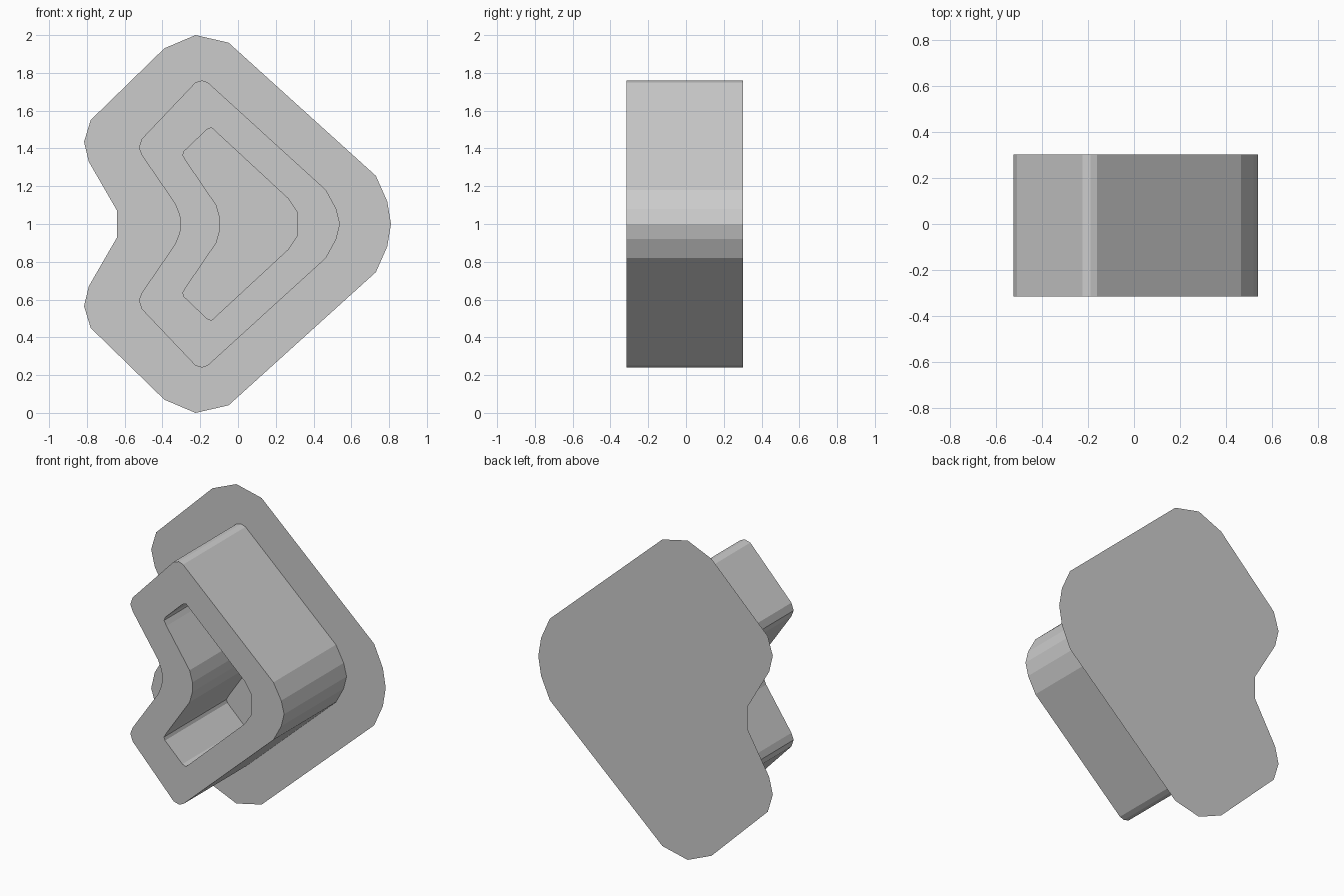
import bpy, bmesh

if "Cube" in bpy.data.objects:
    bpy.data.objects.remove(bpy.data.objects["Cube"])

# Half profiles (x, height above the mid line), from the right tip to the left notch
PLATE = [(.81, 0), (.79, .12), (.73, .255), (-.05, .96), (-.225, 1), (-.39, .93),
         (-.78, .55), (-.815, .435), (-.79, .33), (-.64, .07)]
RING_OUT = [(.54, 0), (.52, .08), (.466, .18), (-.16, .75), (-.19, .76), (-.225, .75),
            (-.51, .45), (-.525, .405), (-.51, .365), (-.335, .11), (-.31, .05), (-.303, 0)]
RING_IN = [(.315, .06), (.265, .135), (-.14, .51), (-.165, .5), (-.285, .385),
           (-.292, .365), (-.275, .335), (-.115, .1), (-.095, .03)]
CHEVRON = [(.51, 0), (-.185, .695), (-.48, .4), (-.25, 0)]
CORE = [(.377, 0), (.325, .11), (-.148, .53), (-.315, .365), (-.117, 0)]


def outline(half):
    """Mirror a half profile about the mid line z = 1."""
    lower = [(x, -h) for x, h in reversed(half) if h > 0]
    return [(x, 1 + h) for x, h in half + lower]


def finish(name, bm):
    mesh = bpy.data.meshes.new(name)
    bm.to_mesh(mesh)
    bm.free()
    obj = bpy.data.objects.new(name, mesh)
    bpy.context.collection.objects.link(obj)


def sheet(name, half, y):
    """Flat single-face panel facing the back."""
    bm = bmesh.new()
    face = bm.faces.new([bm.verts.new((x, y, z)) for x, z in outline(half)])
    face.normal_update()
    if face.normal.y < 0:
        face.normal_flip()
    finish(name, bm)


def hollow_prism(name, halves, y0, y1):
    """Walls along each outline, closed front and back by flat rings."""
    bm = bmesh.new()
    for half in halves:
        pts = outline(half)
        front = [bm.verts.new((x, y0, z)) for x, z in pts]
        back = [bm.verts.new((x, y1, z)) for x, z in pts]
        for i in range(len(pts)):
            j = (i + 1) % len(pts)
            bm.faces.new((front[i], front[j], back[j], back[i]))
    for y in (y0, y1):
        rim = [e for e in bm.edges if all(abs(v.co.y - y) < 1e-5 for v in e.verts)
               and e.is_boundary]
        bmesh.ops.triangle_fill(bm, edges=rim, use_beauty=True, normal=(0, -1, 0))
    bmesh.ops.recalc_face_normals(bm, faces=bm.faces[:])
    finish(name, bm)


# Thick arrow-shaped ring at the front
hollow_prism("arrow_ring", [RING_OUT, RING_IN], -.315, .303)

# Thin layers stacked on the back
sheet("back_plate", PLATE, .305)
sheet("back_chevron", CHEVRON, .31)
sheet("back_core", CORE, .315)
